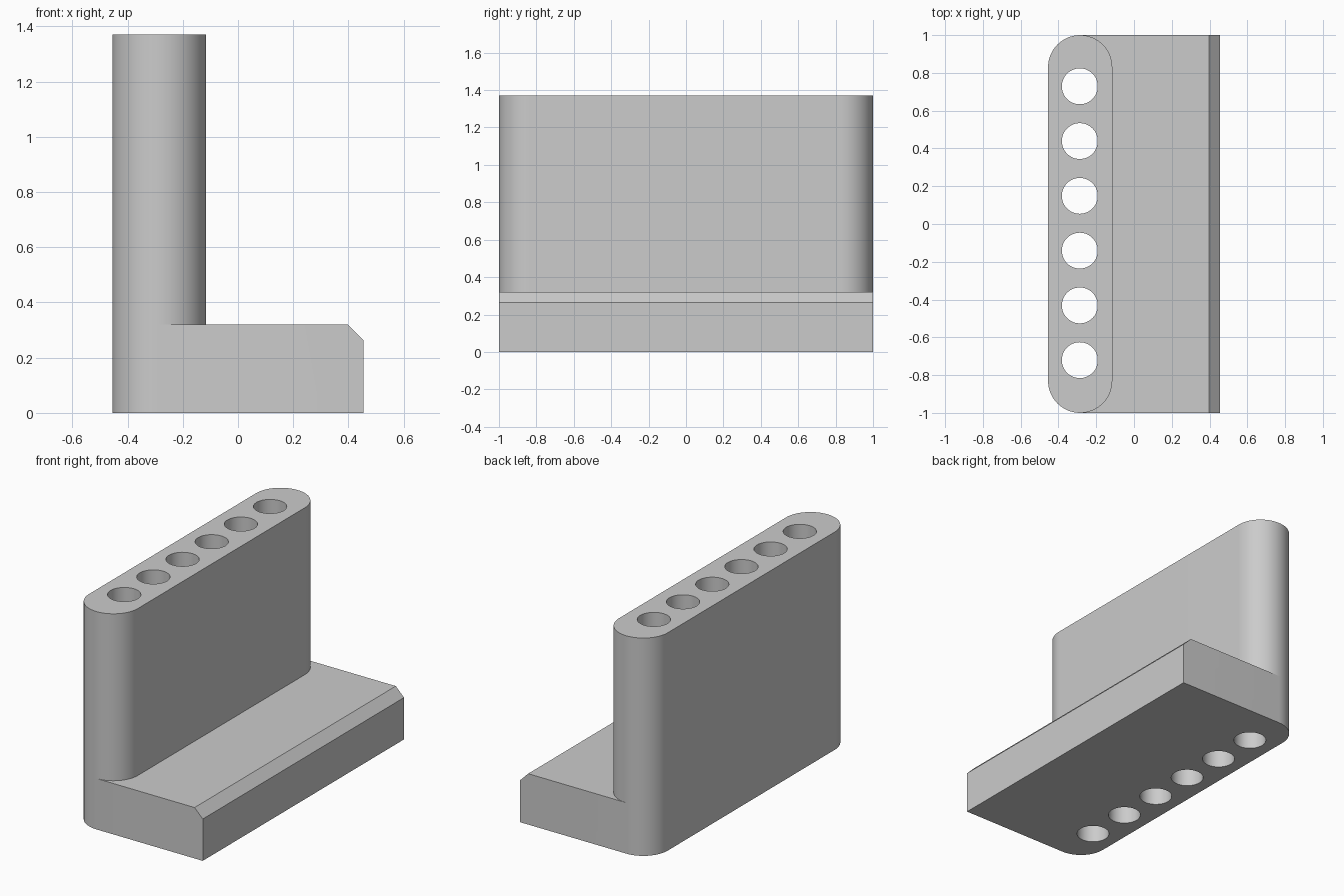
import bpy, bmesh
from math import pi, cos, sin

if "Cube" in bpy.data.objects:
    bpy.data.objects.remove(bpy.data.objects["Cube"])

WALL_X, WALL_R = -0.285, 0.17      # wall centre line and end radius
RIGHT, DEPTH = 0.455, 1.0          # base edge and half length
BASE_H, WALL_H, CHAMFER = 0.32, 1.37, 0.057
ARC = 32                           # segments per half round


def loop(bm, pts):
    verts = [bm.verts.new((x, y, 0)) for x, y in pts]
    edges = [bm.edges.new((v, verts[(i + 1) % len(verts)])) for i, v in enumerate(verts)]
    return verts, edges


def raise_faces(bm, faces, height):
    new = bmesh.ops.extrude_face_region(bm, geom=faces)["geom"]
    verts = [g for g in new if isinstance(g, bmesh.types.BMVert)]
    bmesh.ops.translate(bm, verts=verts, vec=(0, 0, height))
    return [g for g in new if isinstance(g, bmesh.types.BMFace)]


bm = bmesh.new()

# plan of the upright wall: rounded slot, counter-clockwise from the front tangent point
arc = [-pi / 2 + pi * i / ARC for i in range(ARC + 1)]
cy = DEPTH - WALL_R
half = [(WALL_X + WALL_R * cos(a), (cy if a > 1e-6 else -cy) + WALL_R * sin(a)) for a in arc]
mid = ARC // 2
half.insert(mid + 1, (WALL_X + WALL_R, cy))
other = [(2 * WALL_X - x, -y) for x, y in half[1:-1]]
outline, edges = loop(bm, half + other)

# row of six through holes
for k in range(6):
    y0 = 0.004 + (k - 2.5) * 0.29
    edges += loop(bm, [(-0.287 + 0.095 * cos(2 * pi * i / 48), y0 + 0.095 * sin(2 * pi * i / 48))
                       for i in range(48)])[1]
bmesh.ops.triangle_fill(bm, edges=edges, use_beauty=True, normal=(0, 0, 1))
wall_plan = list(bm.faces)

# plan of the base, sharing the wall's right side
corners = [bm.verts.new((RIGHT, s * DEPTH, 0)) for s in (-1, 1)]
base_plan = bm.faces.new(list(reversed(outline[:len(half)])) + corners)

# raise the base, then the wall above it
bmesh.ops.recalc_face_normals(bm, faces=bm.faces[:])
top = raise_faces(bm, wall_plan + [base_plan], BASE_H)
wall_top = [f for f in top if f.calc_center_median().x < WALL_X + WALL_R
            and len(f.verts) == 3]
raise_faces(bm, wall_top, WALL_H - BASE_H)

# chamfer on the upper right edge of the base
rim = [e for e in bm.edges
       if all(v.co.x > RIGHT - 1e-4 and abs(v.co.z - BASE_H) < 1e-4 for v in e.verts)]
bmesh.ops.bevel(bm, geom=rim, offset=CHAMFER, segments=1, affect='EDGES')
bmesh.ops.recalc_face_normals(bm, faces=bm.faces[:])

mesh = bpy.data.meshes.new("drilled_block")
bm.to_mesh(mesh)
bm.free()
block = bpy.data.objects.new("drilled_block", mesh)
bpy.context.collection.objects.link(block)

grey = bpy.data.materials.new("light grey")
grey.diffuse_color = (0.6, 0.6, 0.6, 1)
grey.use_nodes = True
grey.node_tree.nodes["Principled BSDF"].inputs["Base Color"].default_value = grey.diffuse_color
mesh.materials.append(grey)

bpy.context.view_layer.objects.active = block
block.select_set(True)
bpy.ops.object.shade_smooth_by_angle(angle=pi / 6)
